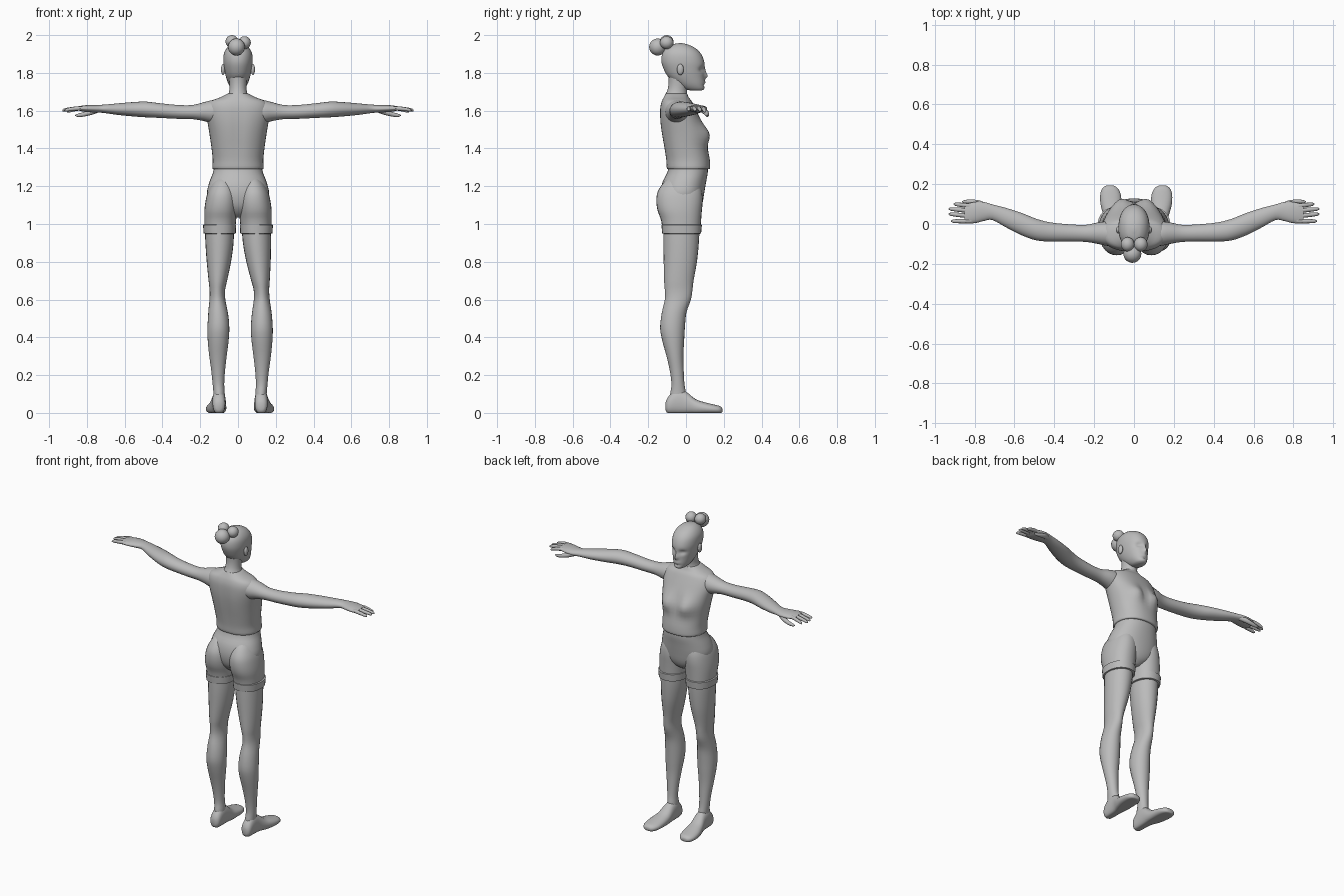
import bpy, bmesh, math
from mathutils import Vector

grey = bpy.data.materials.new("plain grey")
grey.diffuse_color = (0.5, 0.5, 0.5, 1)


def finish(bm, name, angle=50):
    bmesh.ops.recalc_face_normals(bm, faces=bm.faces)
    mesh = bpy.data.meshes.new(name)
    bm.to_mesh(mesh)
    bm.free()
    obj = bpy.data.objects.new(name, mesh)
    bpy.context.collection.objects.link(obj)
    mesh.materials.append(grey)
    bpy.ops.object.select_all(action='DESELECT')
    obj.select_set(True)
    bpy.context.view_layer.objects.active = obj
    bpy.ops.object.shade_smooth_by_angle(angle=math.radians(angle))
    return obj


def smooth_rings(rings, steps):
    """Catmull-Rom interpolation between the given cross-sections."""
    out = []
    for i in range(len(rings) - 1):
        p0, p1 = rings[max(i - 1, 0)], rings[i]
        p2, p3 = rings[i + 1], rings[min(i + 2, len(rings) - 1)]
        for s in range(steps):
            t = s / steps
            out.append([0.5 * (2 * b + (c - a) * t + (2 * a - 5 * b + 4 * c - d) * t * t
                               + (3 * b - a - 3 * c + d) * t ** 3)
                        for a, b, c, d in zip(p0, p1, p2, p3)])
    return out + [list(rings[-1])]


def loft(name, axis, rings, sides=24, steps=3, power=2.0, warp=None, angle=50):
    """Rings are (position, a_low, a_high, b_low, b_high) along an axis."""
    bm = bmesh.new()
    loops = []
    for t, a0, a1, b0, b1 in smooth_rings(rings, steps):
        loop = []
        for k in range(sides):
            th = 2 * math.pi * k / sides
            c, s = math.cos(th), math.sin(th)
            c = math.copysign(abs(c) ** (2 / power), c)
            s = math.copysign(abs(s) ** (2 / power), s)
            a = (a0 + a1) / 2 + c * (a1 - a0) / 2
            b = (b0 + b1) / 2 + s * (b1 - b0) / 2
            co = Vector({'z': (a, b, t), 'x': (t, a, b), 'y': (a, t, b)}[axis])
            loop.append(bm.verts.new(warp(co) if warp else co))
        loops.append(loop)
    for lo, hi in zip(loops, loops[1:]):
        for k in range(sides):
            n = (k + 1) % sides
            bm.faces.new((lo[k], lo[n], hi[n], hi[k]))
    bm.faces.new(loops[0])
    bm.faces.new(loops[-1])
    return finish(bm, name, angle)


def ball(name, centre, radii):
    bm = bmesh.new()
    bmesh.ops.create_uvsphere(bm, u_segments=20, v_segments=12, radius=1)
    for v in bm.verts:
        v.co = Vector(c + r * p for c, r, p in zip(centre, radii, v.co))
    return finish(bm, name)


def bump(co, x, z, sx, sz, amount):
    """Push front-facing points near (+-x, z) along y."""
    return amount * math.exp(-((abs(co.x) - x) / sx) ** 2 - ((co.z - z) / sz) ** 2)


# Cropped top with bust and spine groove
def chest(co):
    if co.y > 0:
        co.y += bump(co, 0.07, 1.475, 0.045, 0.05, 0.025)
        co.y -= bump(co, 0, 1.49, 0.025, 0.06, 0.012)
    else:
        co.y += bump(co, 0, 1.5, 0.03, 0.15, 0.008)
    return co


loft("top", 'z', [
    (1.290, -0.128, 0.128, -0.095, 0.120), (1.297, -0.136, 0.136, -0.103, 0.128),
    (1.34, -0.134, 0.134, -0.107, 0.126), (1.40, -0.140, 0.140, -0.117, 0.116),
    (1.47, -0.150, 0.150, -0.130, 0.110), (1.53, -0.160, 0.160, -0.138, 0.090),
    (1.58, -0.168, 0.168, -0.140, 0.066), (1.62, -0.165, 0.165, -0.138, 0.046),
    (1.65, -0.145, 0.145, -0.130, 0.030), (1.67, -0.095, 0.095, -0.120, 0.015),
    (1.69, -0.055, 0.055, -0.108, 0.006)], sides=40, power=2.25, warp=chest)

# Neck
loft("neck", 'z', [
    (1.64, -0.085, 0.085, -0.125, 0.02), (1.68, -0.055, 0.055, -0.112, 0.008),
    (1.71, -0.046, 0.046, -0.098, 0.006), (1.75, -0.046, 0.046, -0.092, 0.012),
    (1.80, -0.05, 0.05, -0.095, 0.02)])


# Head with eye sockets, brow, nose and lips
def face(co):
    if co.y > 0.02:
        co.y -= bump(co, 0.032, 1.818, 0.018, 0.014, 0.014)
        co.y += bump(co, 0, 1.783, 0.010, 0.014, 0.016)
        co.y += bump(co, 0, 1.805, 0.008, 0.022, 0.007)
        co.y += bump(co, 0, 1.750, 0.018, 0.007, 0.006)
        co.y -= bump(co, 0, 1.734, 0.022, 0.006, 0.005)
    return co


loft("head", 'z', [
    (1.706, -0.018, 0.018, 0.03, 0.080), (1.715, -0.034, 0.034, -0.01, 0.096),
    (1.74, -0.050, 0.050, -0.05, 0.098), (1.78, -0.064, 0.064, -0.095, 0.097),
    (1.82, -0.073, 0.073, -0.118, 0.098), (1.86, -0.078, 0.078, -0.130, 0.096),
    (1.90, -0.075, 0.075, -0.126, 0.080), (1.93, -0.060, 0.060, -0.107, 0.051),
    (1.95, -0.036, 0.036, -0.075, 0.010), (1.957, -0.008, 0.008, -0.04, -0.02)],
    sides=48, steps=5, power=2.15, warp=face)

# Three hair buns
ball("hair_bun_back", (-0.008, -0.150, 1.937), (0.045, 0.045, 0.045))
ball("hair_bun_left", (-0.032, -0.102, 1.966), (0.034, 0.036, 0.034))
ball("hair_bun_right", (0.034, -0.102, 1.960), (0.034, 0.036, 0.034))

# Shorts body
loft("shorts", 'z', [
    (1.035, -0.03, 0.03, -0.07, 0.03), (1.06, -0.08, 0.08, -0.100, 0.065),
    (1.10, -0.14, 0.14, -0.125, 0.085), (1.16, -0.164, 0.164, -0.135, 0.096),
    (1.22, -0.152, 0.152, -0.125, 0.106), (1.27, -0.133, 0.133, -0.100, 0.115),
    (1.31, -0.125, 0.125, -0.090, 0.115)], sides=36, power=2.2)

for side, word in ((1, "right"), (-1, "left")):
    def mirror(co):
        return Vector((co.x * side, co.y, co.z))

    # The left lower leg stands a little closer to the middle
    def stance(co):
        shift = 0.022 * min(max((0.95 - co.z) / 0.45, 0), 1) if side < 0 else 0
        return Vector((co.x * side + shift, co.y, co.z))

    # Shorts leg, buttock and cuff
    loft("shorts_leg_" + word, 'z', [
        (0.955, 0.016, 0.176, -0.122, 0.076), (1.02, 0.010, 0.178, -0.132, 0.080),
        (1.07, 0.004, 0.178, -0.150, 0.084), (1.12, 0.002, 0.172, -0.157, 0.088),
        (1.17, 0.008, 0.160, -0.150, 0.085), (1.22, 0.025, 0.135, -0.118, 0.07),
        (1.25, 0.05, 0.11, -0.08, 0.05)], sides=28, power=2.2, warp=mirror)
    loft("shorts_cuff_" + word, 'z', [
        (0.948, 0.020, 0.174, -0.118, 0.072), (0.950, 0.012, 0.182, -0.126, 0.080),
        (0.995, 0.010, 0.185, -0.130, 0.084), (0.998, 0.018, 0.177, -0.122, 0.078)],
        sides=28, steps=1, power=2.2, warp=mirror, angle=35)

    # Leg
    loft("leg_" + word, 'z', [
        (0.04, 0.094, 0.152, -0.088, -0.002), (0.10, 0.092, 0.152, -0.084, 0.000),
        (0.15, 0.095, 0.156, -0.077, -0.008), (0.22, 0.091, 0.163, -0.085, -0.012),
        (0.30, 0.082, 0.174, -0.103, -0.014), (0.38, 0.072, 0.182, -0.125, -0.010),
        (0.45, 0.068, 0.184, -0.137, -0.006), (0.53, 0.074, 0.178, -0.128, 0.002),
        (0.60, 0.084, 0.168, -0.112, 0.026), (0.65, 0.083, 0.165, -0.112, 0.034),
        (0.70, 0.070, 0.168, -0.116, 0.040), (0.80, 0.044, 0.173, -0.118, 0.058),
        (0.90, 0.026, 0.175, -0.120, 0.068), (0.98, 0.020, 0.174, -0.120, 0.072)],
        warp=stance)

    # Foot
    def sole(co):
        co.z = max(co.z, 0)
        return stance(co)

    loft("foot_" + word, 'y', [
        (-0.108, 0.110, 0.138, 0.015, 0.055), (-0.094, 0.092, 0.154, -0.004, 0.085),
        (-0.05, 0.088, 0.158, -0.010, 0.125), (0.0, 0.086, 0.162, -0.010, 0.112),
        (0.05, 0.084, 0.177, -0.010, 0.073), (0.10, 0.084, 0.190, -0.008, 0.056),
        (0.15, 0.089, 0.191, -0.006, 0.044), (0.18, 0.104, 0.180, -0.004, 0.036),
        (0.192, 0.122, 0.162, 0.004, 0.024)], power=2.2, warp=sole)

    # Arm from shoulder to palm
    loft("arm_" + word, 'x', [
        (0.07, -0.105, -0.005, 1.56, 1.65), (0.13, -0.110, 0.012, 1.535, 1.656),
        (0.18, -0.100, 0.008, 1.545, 1.645), (0.24, -0.090, -0.004, 1.555, 1.630),
        (0.32, -0.088, -0.002, 1.557, 1.630), (0.42, -0.088, 0.008, 1.562, 1.640),
        (0.49, -0.082, 0.026, 1.565, 1.648), (0.56, -0.058, 0.054, 1.570, 1.645),
        (0.64, -0.018, 0.080, 1.578, 1.638), (0.71, 0.020, 0.098, 1.588, 1.632),
        (0.75, 0.016, 0.110, 1.590, 1.630), (0.79, 0.006, 0.112, 1.592, 1.630),
        (0.83, 0.002, 0.104, 1.597, 1.626), (0.85, 0.008, 0.098, 1.604, 1.622)],
        warp=mirror)

    # Fingers and thumb: base y, tip x, tip y, tip z
    digits = (("index", 0.090, 0.905, 0.100, 1.594), ("middle", 0.066, 0.930, 0.076, 1.600),
              ("ring", 0.040, 0.930, 0.050, 1.602), ("little", 0.015, 0.918, 0.014, 1.602))
    for label, y0, tx, ty, tz in digits:
        rings = []
        for f, r in ((0, 0.010), (0.4, 0.0115), (0.8, 0.0095), (0.94, 0.007), (1, 0.002)):
            x = 0.815 + (tx - 0.815) * f
            y = y0 + (ty - y0) * f
            z = 1.613 + (tz - 1.613) * f * f
            rings.append((x, y - r, y + r, z - r, z + r))
        loft(label + "_finger_" + word, 'x', rings, sides=10, steps=2, warp=mirror)
    loft("thumb_" + word, 'x', [
        (0.735, 0.07, 0.10, 1.592, 1.622), (0.775, 0.088, 0.118, 1.578, 1.608),
        (0.82, 0.100, 0.123, 1.568, 1.592), (0.85, 0.104, 0.120, 1.567, 1.583),
        (0.862, 0.109, 0.115, 1.573, 1.578)], sides=12, warp=mirror)

    # Ear
    ball("ear_" + word, (0.079 * side, -0.030, 1.818), (0.011, 0.018, 0.029))
